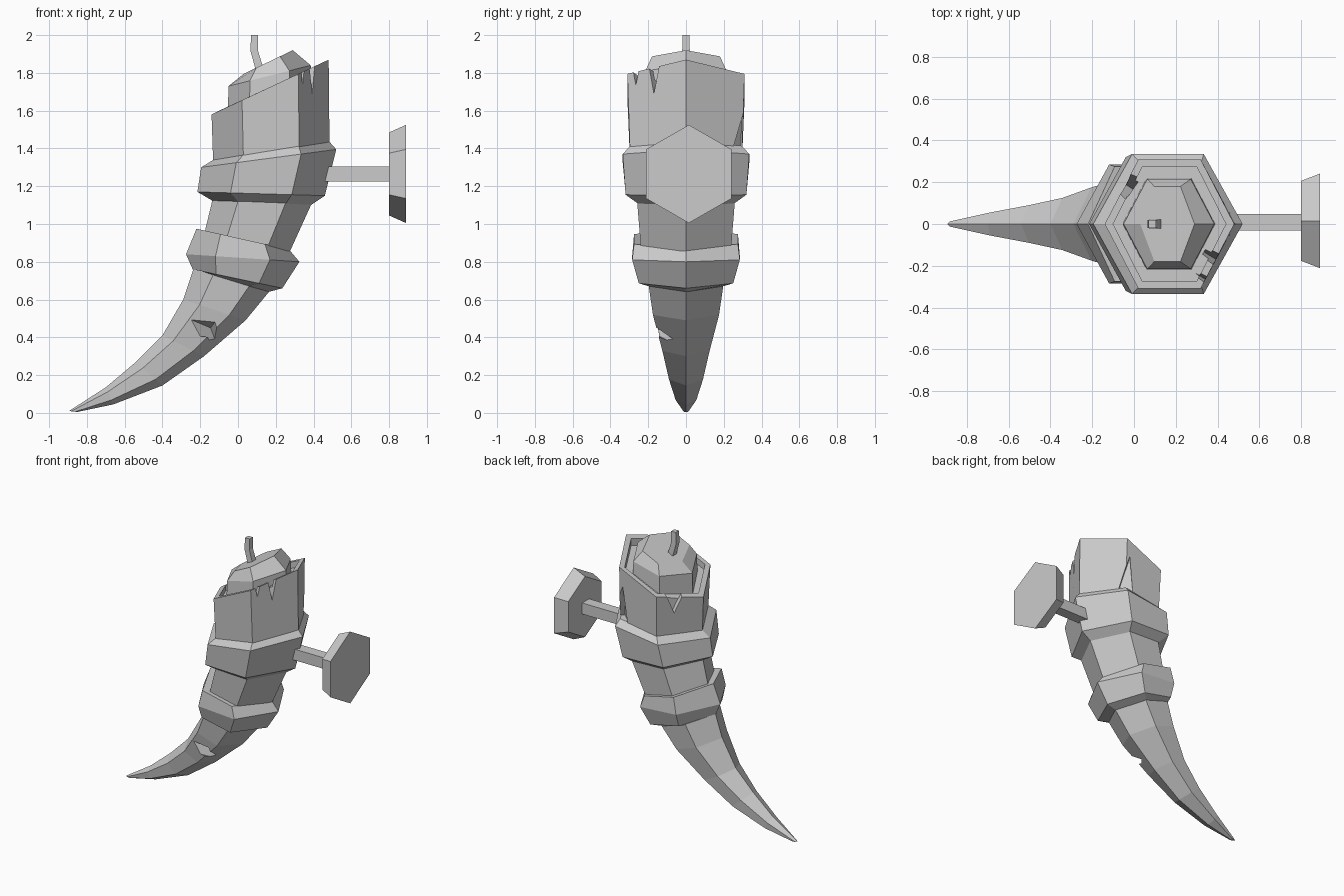
import bpy
import bmesh
from mathutils import Vector

if "Cube" in bpy.data.objects:
    bpy.data.objects.remove(bpy.data.objects["Cube"])

grey = bpy.data.materials.new("plain grey")
grey.use_nodes = True
colour = (0.6, 0.6, 0.6, 1)
grey.diffuse_color = colour
grey.node_tree.nodes["Principled BSDF"].inputs["Base Color"].default_value = colour


def loft(name, rings):
    """Closed flat-shaded solid through rings of equal point count."""
    bm = bmesh.new()
    loops = [[bm.verts.new(p) for p in ring] for ring in rings]
    n = len(loops[0])
    for a, b in zip(loops, loops[1:]):
        for i in range(n):
            j = (i + 1) % n
            bm.faces.new((a[i], a[j], b[j], b[i]))
    bm.faces.new(loops[0][::-1])
    bm.faces.new(loops[-1])
    bmesh.ops.recalc_face_normals(bm, faces=bm.faces[:])
    mesh = bpy.data.meshes.new(name)
    bm.to_mesh(mesh)
    bm.free()
    mesh.materials.append(grey)
    obj = bpy.data.objects.new(name, mesh)
    bpy.context.collection.objects.link(obj)
    return obj


def hexagon(lx, lz, rx, rz, h):
    """Tilted hexagon from its left point, right point and half depth."""
    left, right = Vector((lx, 0, lz)), Vector((rx, 0, rz))
    side = Vector((0, h, 0))
    a, b = left.lerp(right, 0.26), left.lerp(right, 0.74)
    return [left, a - side, b - side, right, b + side, a + side]


def horn_part(name, sections):
    return loft(name, [hexagon(*s) for s in sections])


def chip(target, triangle, direction):
    """Cut a triangular prism, swept both ways along direction, out of target."""
    d = Vector(direction)
    pts = [Vector(p) for p in triangle]
    cutter = loft("chip_cutter", [[p - d for p in pts], [p + d for p in pts]])
    cutter.hide_render = True
    mod = target.modifiers.new("chip", "BOOLEAN")
    mod.operation = "DIFFERENCE"
    mod.solver = "EXACT"
    mod.object = cutter
    bpy.context.view_layer.objects.active = target
    bpy.ops.object.modifier_apply(modifier=mod.name)
    bpy.data.objects.remove(cutter)


# Curved lower horn, from tip upward
horn = horn_part("curved_tip", [
    (-0.895, 0.01, -0.85, 0.005, 0.012),
    (-0.70, 0.135, -0.66, 0.045, 0.055),
    (-0.54, 0.27, -0.40, 0.145, 0.09),
    (-0.40, 0.41, -0.18, 0.30, 0.125),
    (-0.29, 0.60, 0.04, 0.49, 0.175),
    (-0.23, 0.78, 0.18, 0.66, 0.20)])
chip(horn, [(-0.25, -0.17, 0.46), (-0.10, -0.19, 0.45), (-0.13, -0.07, 0.41)], (0.015, 0, -0.04))

# Lower band, waist and upper band
horn_part("lower_band", [
    (-0.23, 0.76, 0.16, 0.64, 0.20),
    (-0.24, 0.76, 0.235, 0.66, 0.25),
    (-0.275, 0.84, 0.325, 0.80, 0.285),
    (-0.22, 0.975, 0.27, 0.865, 0.275),
    (-0.17, 0.96, 0.25, 0.865, 0.23)])
horn_part("waist", [
    (-0.19, 0.90, 0.25, 0.80, 0.235),
    (-0.13, 1.15, 0.40, 1.13, 0.26)])
horn_part("upper_band", [
    (-0.13, 1.12, 0.385, 1.10, 0.25),
    (-0.215, 1.17, 0.46, 1.15, 0.32),
    (-0.195, 1.30, 0.52, 1.395, 0.335),
    (-0.13, 1.34, 0.48, 1.44, 0.295)])

# Cup with a raised rim and chipped edges
cup = horn_part("cup", [
    (-0.13, 1.28, 0.485, 1.36, 0.295),
    (-0.14, 1.58, 0.48, 1.87, 0.31),
    (-0.10, 1.60, 0.44, 1.85, 0.275),
    (-0.10, 1.56, 0.44, 1.80, 0.275)])
for x, y, low, half in ((0.325, -0.255, 1.735, 0.025), (0.385, -0.165, 1.69, 0.03)):
    along = Vector((0.52, 0.85, 0)) * half * 1.6
    mid = Vector((x, y, 1.92))
    chip(cup, [mid - along, mid + along, (x, y, low)], (0.05, -0.031, 0))
chip(cup, [(-0.11, 0.12, 1.70), (0, 0.28, 1.74), (-0.055, 0.2, 1.51)], (-0.05, 0.034, 0))
chip(cup, [(0.31, 0.325, 1.66), (0.27, 0.32, 1.30), (0.375, 0.23, 1.30)], (0.025, 0.03, 0))

# Bevelled filling and its bent stem
horn_part("filling", [
    (-0.055, 1.55, 0.39, 1.72, 0.22),
    (-0.05, 1.73, 0.385, 1.84, 0.215),
    (0.03, 1.795, 0.29, 1.92, 0.18)])


def square(x, z, r):
    return [(x + i * r, j * r, z) for i, j in ((-1, -1), (1, -1), (1, 1), (-1, 1))]


loft("stem", [square(0.12, 1.80, 0.022), square(0.085, 1.92, 0.02), square(0.088, 2.0, 0.018)])

# Side peg with a flared hexagonal end plate
peg = Vector((0, 0.008, 1.265))
loft("side_peg", [[peg + Vector((x, i * 0.04, j * 0.04))
                   for i, j in ((-1, -1), (1, -1), (1, 1), (-1, 1))] for x in (0.42, 0.82)])
corners = ((0, 1), (0.87, 0.5), (0.87, -0.5), (0, -1), (-0.87, -0.5), (-0.87, 0.5))
loft("end_plate", [[peg + Vector((x, 0.007 + i * r, j * r)) for i, j in corners]
                   for x, r in ((0.80, 0.22), (0.89, 0.26))])
